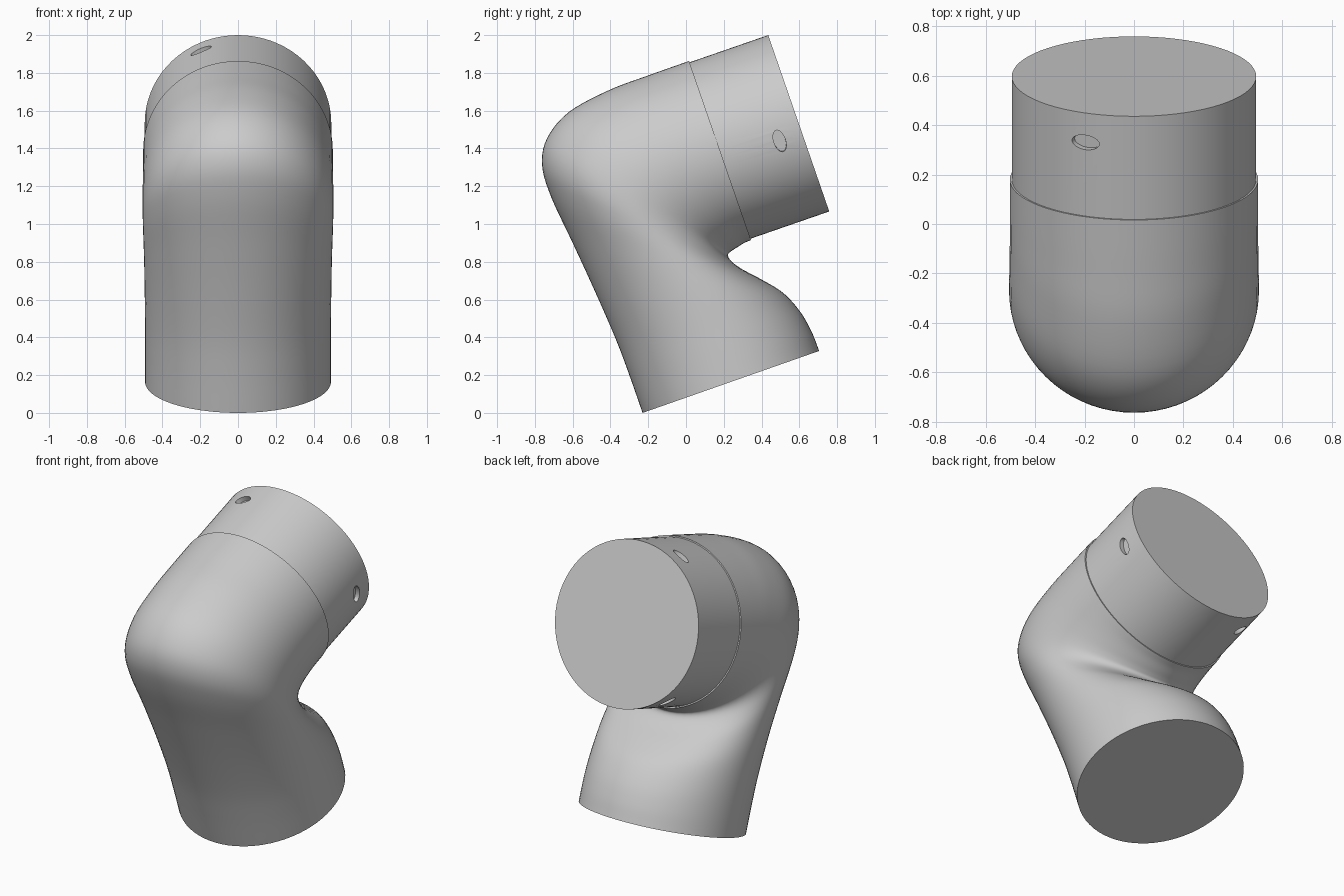
import bpy, bmesh, math
from mathutils import Vector, Matrix

if "Cube" in bpy.data.objects:
    bpy.data.objects.remove(bpy.data.objects["Cube"])

SIDES = 72
grey = bpy.data.materials.new("light grey")
grey.diffuse_color = (0.6, 0.6, 0.6, 1)
grey.use_nodes = True
grey.node_tree.nodes["Principled BSDF"].inputs["Base Color"].default_value = grey.diffuse_color


def make_object(name, bm):
    bmesh.ops.recalc_face_normals(bm, faces=bm.faces[:])
    me = bpy.data.meshes.new(name)
    bm.to_mesh(me)
    bm.free()
    me.materials.append(grey)
    ob = bpy.data.objects.new(name, me)
    bpy.context.collection.objects.link(ob)
    return ob


def smooth(ob):
    bpy.ops.object.select_all(action='DESELECT')
    ob.select_set(True)
    bpy.context.view_layer.objects.active = ob
    bpy.ops.object.shade_smooth_by_angle(angle=math.radians(35))


def loft(name, sections):
    """Each section: outer y, outer z, inner y, inner z, half width in x."""
    bm = bmesh.new()
    rings = []
    for oy, oz, iy, iz, hx in sections:
        o, i = Vector((0, oy, oz)), Vector((0, iy, iz))
        c, d = (o + i) / 2, (o - i) / 2
        ring = []
        for k in range(SIDES):
            t = 2 * math.pi * k / SIDES
            ring.append(bm.verts.new(c + d * math.cos(t) + Vector((hx * math.sin(t), 0, 0))))
        rings.append(ring)
    for a, b in zip(rings, rings[1:]):
        for k in range(SIDES):
            n = (k + 1) % SIDES
            bm.faces.new((a[k], a[n], b[n], b[k]))
    bm.faces.new(rings[0])
    bm.faces.new(rings[-1])
    return make_object(name, bm)


def spline(pts, steps):
    """Catmull-Rom through the section values."""
    v = [Vector(p) for p in pts]
    v = [2 * v[0] - v[1]] + v + [2 * v[-1] - v[-2]]
    out = []
    for a, b, c, d in zip(v, v[1:], v[2:], v[3:]):
        for s in range(steps):
            t = s / steps
            out.append(0.5 * (2 * b + (c - a) * t + (2 * a - 5 * b + 4 * c - d) * t * t
                              + (3 * b - a - 3 * c + d) * t ** 3))
    return out + [v[-2]]


# bent elbow body
elbow = loft("elbow_body", spline([
    (-0.23, 0.00, 0.705, 0.328, 0.492),
    (-0.30, 0.20, 0.665, 0.430, 0.492),
    (-0.37, 0.386, 0.605, 0.535, 0.492),
    (-0.476, 0.63, 0.515, 0.635, 0.494),
    (-0.60, 0.90, 0.400, 0.706, 0.497),
    (-0.714, 1.143, 0.295, 0.762, 0.502),
    (-0.762, 1.312, 0.238, 0.805, 0.505),
    (-0.735, 1.455, 0.222, 0.836, 0.505),
    (-0.62, 1.593, 0.238, 0.855, 0.504),
    (-0.407, 1.709, 0.270, 0.876, 0.502),
    (-0.196, 1.788, 0.307, 0.899, 0.502),
    (0.016, 1.863, 0.344, 0.915, 0.502)], 5))
smooth(elbow)

# straight end pipe, slightly narrower than the elbow
A = Vector((0, 0.945, 0.327)).normalized()    # pipe axis
U = Vector((0, -A.z, A.y))                    # up across the pipe
X = Vector((1, 0, 0))
P, R, LENGTH = Vector((0, 0.18, 1.389)), 0.494, 0.441


def pipe_ring(along):
    c = P + A * along
    o, i = c + U * R, c - U * R
    return (o.y, o.z, i.y, i.z, R)


pipe = loft("end_pipe", [pipe_ring(-0.03), pipe_ring(LENGTH)])

# three shallow oval sockets spaced around the pipe
bm = bmesh.new()
for n in range(3):
    a = math.radians(-6.5 + 120 * n)
    radial = X * math.cos(a) + U * math.sin(a)
    around = -X * math.sin(a) + U * math.cos(a)
    m = Matrix((A * 0.031, around * 0.06, radial)).transposed().to_4x4()
    m.translation = P + A * 0.315 + radial * (R + 0.02)
    bmesh.ops.create_cone(bm, cap_ends=True, segments=32, radius1=1, radius2=1,
                          depth=0.1, matrix=m)
cutter = make_object("socket_cutter", bm)
cutter.hide_render = True
mod = pipe.modifiers.new("sockets", 'BOOLEAN')
mod.operation = 'DIFFERENCE'
mod.solver = 'EXACT'
mod.object = cutter
bpy.context.view_layer.objects.active = pipe
bpy.ops.object.modifier_apply(modifier=mod.name)
bpy.data.objects.remove(cutter)
smooth(pipe)
